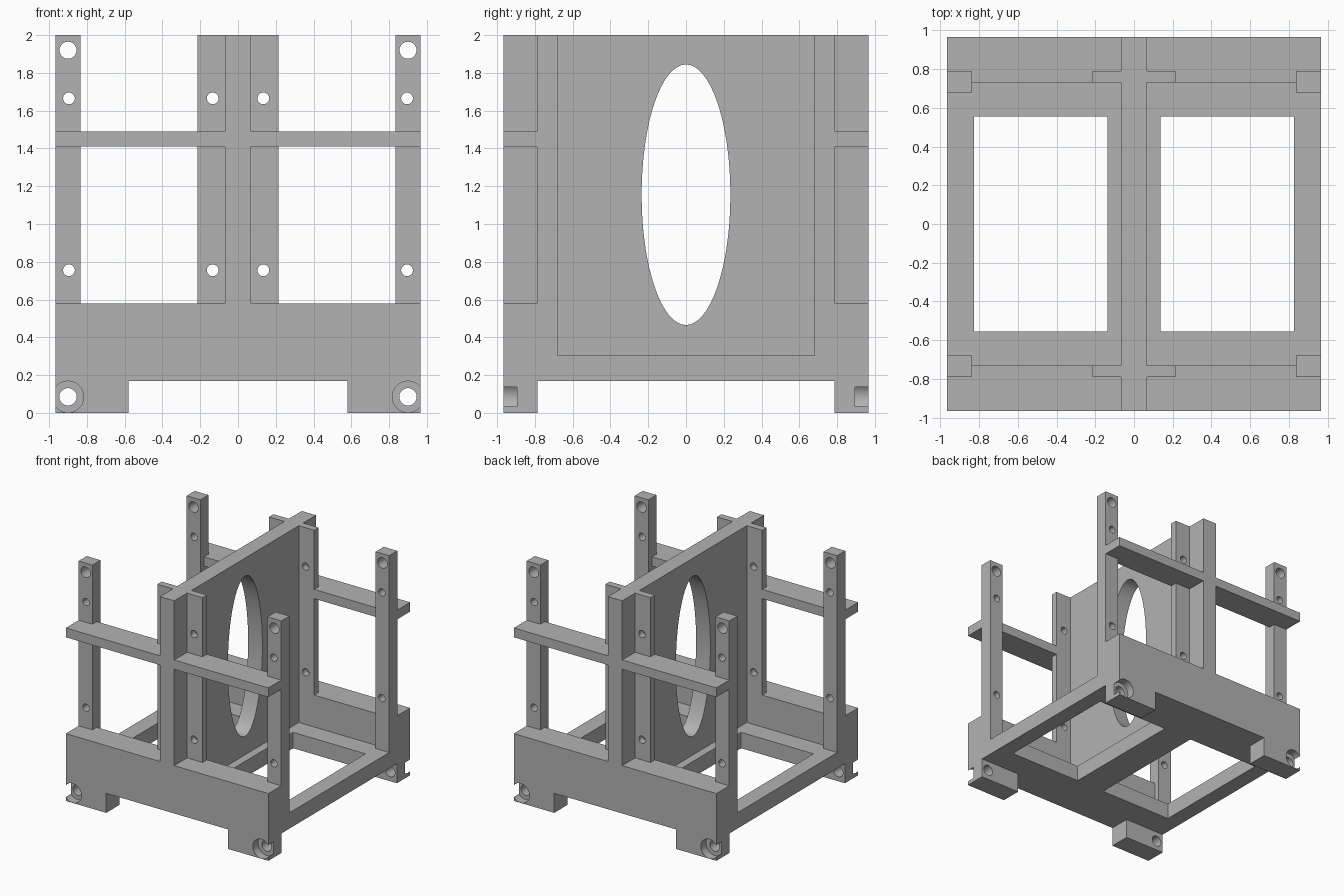
import bpy, bmesh
from mathutils import Matrix, Vector

cube = bpy.data.objects.get("Cube")
if cube:
    bpy.data.objects.remove(cube, do_unlink=True)

grey = bpy.data.materials.new("matte grey")
grey.use_nodes = True
colour = (0.45, 0.45, 0.45, 1)
grey.diffuse_color = colour
grey.node_tree.nodes["Principled BSDF"].inputs["Base Color"].default_value = colour

EDGE = 0.965      # outer half width
WALL = 0.73       # inner face of the end walls
STEP = 0.79       # outer face of posts and strips
POST = 0.835      # inner side of the corner posts
STRIP = 0.215     # outer side of the centre strips
HALF = 0.068      # half thickness of the divider
UNDER, DECK, SILL, TOP = 0.168, 0.305, 0.58, 2.0


def finish(name, bm):
    bmesh.ops.recalc_face_normals(bm, faces=bm.faces)
    mesh = bpy.data.meshes.new(name)
    bm.to_mesh(mesh)
    bm.free()
    mesh.materials.append(grey)
    obj = bpy.data.objects.new(name, mesh)
    bpy.context.collection.objects.link(obj)
    return obj


def prism(name, profile, axis, low, high):
    """Extrude a 2D profile along x or z, or along y for (x, z) profiles."""
    def place(p, t):
        return {"x": (t, *p), "y": (p[0], t, p[1]), "z": (*p, t)}[axis]
    bm = bmesh.new()
    face = bm.faces.new([bm.verts.new(place(p, low)) for p in profile])
    moved = bmesh.ops.extrude_face_region(bm, geom=[face])["geom"]
    shift = Vector(place((0, 0), high - low))
    bmesh.ops.translate(bm, vec=shift, verts=[v for v in moved if isinstance(v, bmesh.types.BMVert)])
    return finish(name, bm)


def box(name, x, y, z):
    return prism(name, [(x[0], y[0]), (x[1], y[0]), (x[1], y[1]), (x[0], y[1])], "z", *z)


def rod(centre, radius, depth, axis="Y", stretch=1):
    """Round cutter along an axis, optionally stretched in height."""
    bm = bmesh.new()
    bmesh.ops.create_cone(bm, cap_ends=True, segments=64, radius1=radius, radius2=radius, depth=depth)
    turn = Matrix.Rotation(1.5707963, 4, "X" if axis == "Y" else "Y")
    bm.transform(Matrix.Translation(centre) @ Matrix.Diagonal((1, 1, stretch, 1)) @ turn)
    return finish("cutter", bm)


def cut(obj, cutters):
    for cutter in cutters:
        mod = obj.modifiers.new("cut", "BOOLEAN")
        mod.operation, mod.solver, mod.object = "DIFFERENCE", "EXACT", cutter
    bpy.context.view_layer.update()
    result = obj.evaluated_get(bpy.context.evaluated_depsgraph_get())
    mesh = bpy.data.meshes.new_from_object(result)
    obj.modifiers.clear()
    obj.data = mesh
    for cutter in cutters:
        bpy.data.objects.remove(cutter, do_unlink=True)
    bpy.ops.object.select_all(action="DESELECT")
    obj.select_set(True)
    bpy.context.view_layer.objects.active = obj
    bpy.ops.object.shade_smooth_by_angle()


# Base deck with two rectangular openings
deck = box("base_deck", (-EDGE, EDGE), (-WALL, WALL), (UNDER, DECK))
cut(deck, [box("cutter", sorted((s * 0.137, s * 0.827)), (-0.555, 0.555), (0, 1)) for s in (-1, 1)])

# Central divider, notched over the end walls, with an oval window
half = [(WALL, DECK), (WALL, SILL), (EDGE, SILL), (EDGE, TOP)]
profile = half + [(-y, z) for y, z in reversed(half)]
divider = prism("divider", profile, "x", -HALF, HALF)
cut(divider, [rod((0, 0, 1.155), 0.235, 1, "X", 0.69 / 0.235)])

for end, e in (("front", -1), ("back", 1)):
    # End wall
    box(end + "_wall", (-EDGE, EDGE), sorted((e * WALL, e * EDGE)), (UNDER, SILL))

    for side, s in (("left", 1), ("right", -1)):
        tag = end + "_" + side

        # Foot with a counterbored bolt hole
        foot = box(tag + "_foot", sorted((s * 0.58, s * EDGE)), sorted((e * 0.785, e * EDGE)), (0, UNDER))
        cut(foot, [rod((s * 0.9, e * 0.9, 0.085), 0.046, 1),
                   rod((s * 0.9, e * EDGE, 0.085), 0.083, 0.14)])

        # Corner post, standing on the deck and lapping over the wall
        steps = [(0.68, DECK), (0.68, TOP), (STEP, TOP), (STEP, SILL), (WALL, SILL), (WALL, DECK)]
        post = prism(tag + "_post", [(e * y, z) for y, z in steps], "x", *sorted((s * POST, s * EDGE)))
        cut(post, [rod((s * 0.9, e * WALL, 1.92), 0.045, 0.5)]
            + [rod((s * 0.895, e * WALL, z), 0.031, 0.5) for z in (0.755, 1.665)])

        # Mounting strip beside the divider
        strip = box(tag + "_strip", sorted((s * HALF, s * STRIP)), sorted((e * WALL, e * STEP)), (SILL, TOP))
        cut(strip, [rod((s * 0.134, e * WALL, z), 0.031, 0.5) for z in (0.755, 1.665)])

        # Crossbar, filling the gap between strip and post
        plan = [(HALF, EDGE), (EDGE, EDGE), (EDGE, STEP), (POST, STEP),
                (POST, WALL), (STRIP, WALL), (STRIP, STEP), (HALF, STEP)]
        prism(tag + "_crossbar", [(s * x, e * y) for x, y in plan], "z", 1.41, 1.49)
